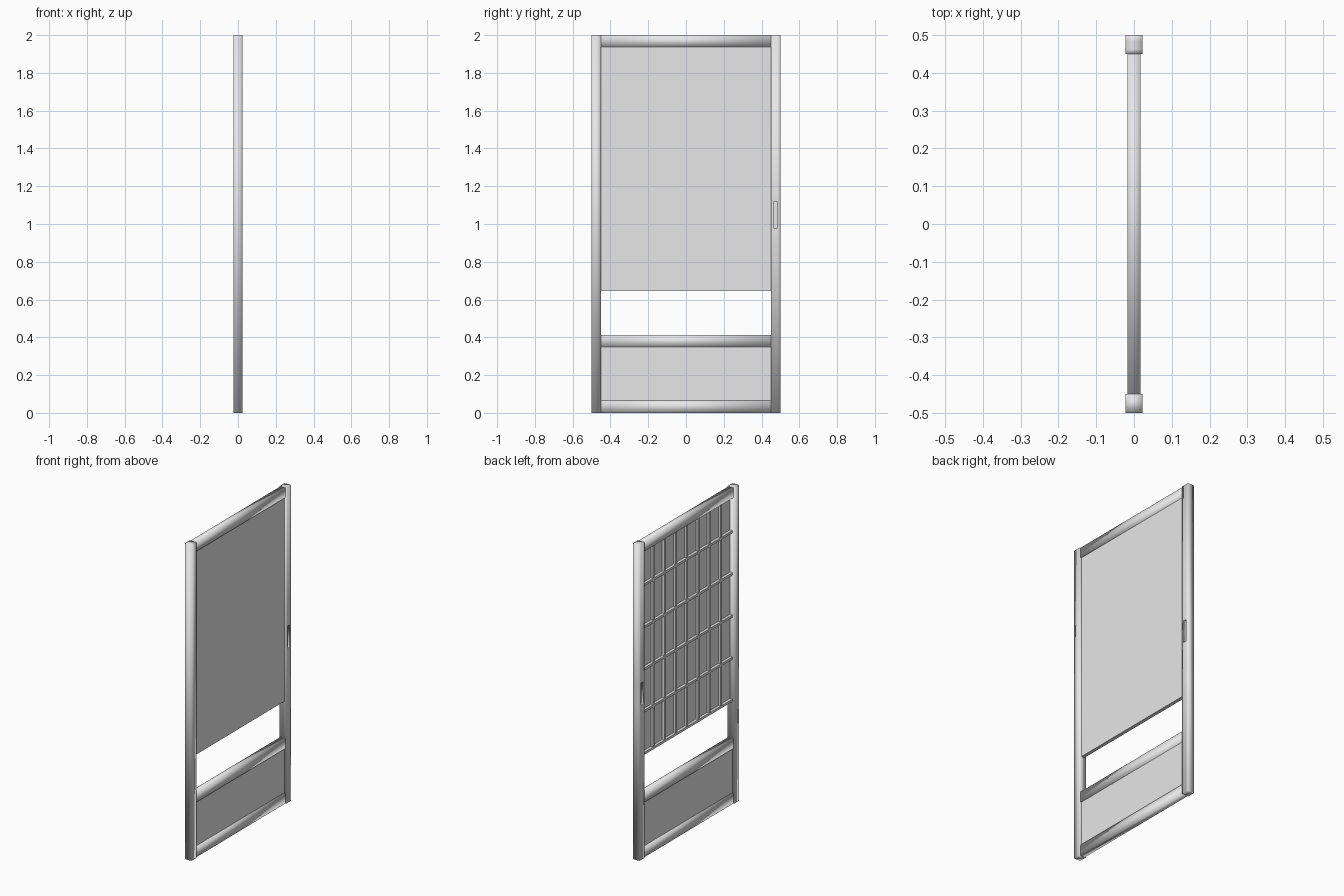
import bpy
import bmesh
from mathutils import Vector

cube = bpy.data.objects.get("Cube")
if cube:
    bpy.data.objects.remove(cube, do_unlink=True)

grey = bpy.data.materials.new("light_grey")
grey.use_nodes = True
grey.diffuse_color = (0.8, 0.8, 0.8, 1)
grey.node_tree.nodes["Principled BSDF"].inputs["Base Color"].default_value = (0.8, 0.8, 0.8, 1)


def add_box(bm, x, y, z):
    """Add a box given its (min, max) range on each axis."""
    lo, hi = Vector((x[0], y[0], z[0])), Vector((x[1], y[1], z[1]))
    verts = bmesh.ops.create_cube(bm, size=1)["verts"]
    bmesh.ops.scale(bm, vec=hi - lo, verts=verts)
    bmesh.ops.translate(bm, vec=(lo + hi) / 2, verts=verts)


def finish(name, bm, smooth=False):
    mesh = bpy.data.meshes.new(name)
    bmesh.ops.recalc_face_normals(bm, faces=bm.faces)
    bm.to_mesh(mesh)
    bm.free()
    mesh.materials.append(grey)
    if smooth:
        mesh.shade_smooth()
    obj = bpy.data.objects.new(name, mesh)
    bpy.context.collection.objects.link(obj)
    return obj


def box(name, x, y, z, smooth=False):
    bm = bmesh.new()
    add_box(bm, x, y, z)
    return finish(name, bm, smooth)


STILE_X = (-0.023, 0.023)
RAIL_X = (-0.0175, 0.0175)
INNER = (-0.452, 0.452)

# Upright stiles
box("front_stile", STILE_X, (-0.5, -0.45), (0, 2), smooth=True)

# Back stile with a recessed finger pull on both broad sides
PULL_Y, PULL_Z = (0.462, 0.484), (0.98, 1.12)
bm = bmesh.new()
add_box(bm, STILE_X, (0.45, 0.5), (0, 2))
for axis, cuts in (((0, 1, 0), PULL_Y), ((0, 0, 1), PULL_Z)):
    for cut in cuts:
        bmesh.ops.bisect_plane(bm, geom=bm.verts[:] + bm.edges[:] + bm.faces[:],
                               plane_co=Vector(axis) * cut, plane_no=axis)
pulls = []
for face in bm.faces:
    c = face.calc_center_median()
    if abs(face.normal.x) > 0.9 and PULL_Y[0] < c.y < PULL_Y[1] and PULL_Z[0] < c.z < PULL_Z[1]:
        pulls.append(face)
for face in pulls:
    inward = face.normal * -0.012
    for edge in face.edges:
        edge.smooth = False
    floor = bmesh.ops.extrude_discrete_faces(bm, faces=[face])["faces"][0]
    bmesh.ops.translate(bm, vec=inward, verts=floor.verts[:])
    for edge in floor.edges:
        edge.smooth = False
finish("back_stile", bm, smooth=True)

# Cross rails
for name, z in (("top_rail", (1.938, 2)), ("middle_rail", (0.348, 0.412)),
                ("bottom_rail", (0, 0.066))):
    box(name, RAIL_X, INNER, z, smooth=True)

# Solid lower board and thin upper screen sheet
box("lower_panel", (-0.01, 0.01), INNER, (0.05, 0.36))
box("screen_sheet", (0.005, 0.01), INNER, (0.645, 1.95))

# Lattice bars behind the sheet
bm = bmesh.new()
for i in range(-3, 4):
    y = i * 0.1125
    add_box(bm, (-0.01, 0.006), (y - 0.007, y + 0.007), (0.645, 1.95))
finish("lattice_uprights", bm)

bm = bmesh.new()
for i in range(5):
    z = 0.645 + i * 0.267
    add_box(bm, (-0.012, 0.006), INNER, (z, z + 0.015))
finish("lattice_crossbars", bm)
